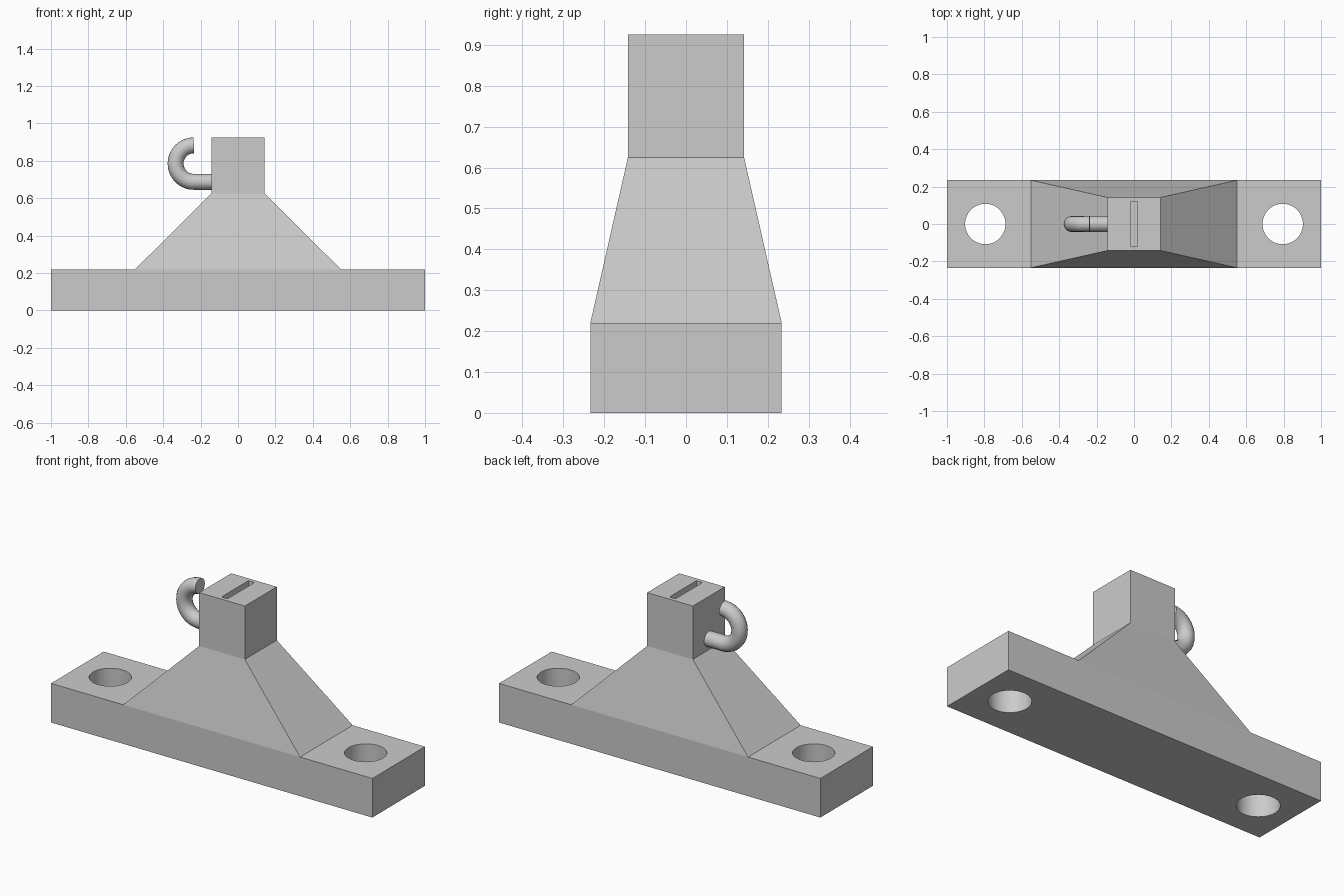
import bpy, bmesh, math

cube = bpy.data.objects.get("Cube")
if cube:
    bpy.data.objects.remove(cube, do_unlink=True)

GREY = (0.6, 0.6, 0.6, 1)
metal = bpy.data.materials.new("grey metal")
metal.diffuse_color = GREY
metal.use_nodes = True
metal.node_tree.nodes["Principled BSDF"].inputs["Base Color"].default_value = GREY


def loft(name, rings):
    """Closed solid through stacked rectangles (half_x, half_y, z)."""
    bm = bmesh.new()
    loops = [[bm.verts.new((sx * hx, sy * hy, z))
              for sx, sy in ((-1, -1), (1, -1), (1, 1), (-1, 1))]
             for hx, hy, z in rings]
    bm.faces.new(loops[0][::-1])
    bm.faces.new(loops[-1])
    for low, high in zip(loops, loops[1:]):
        for i in range(4):
            j = (i + 1) % 4
            bm.faces.new((low[i], low[j], high[j], high[i]))
    mesh = bpy.data.meshes.new(name)
    bm.to_mesh(mesh)
    bm.free()
    mesh.materials.append(metal)
    obj = bpy.data.objects.new(name, mesh)
    bpy.context.collection.objects.link(obj)
    return obj


def select(obj):
    bpy.ops.object.select_all(action='DESELECT')
    obj.select_set(True)
    bpy.context.view_layer.objects.active = obj


def cut(obj, cutter):
    """Subtract the cutter from the part, then discard it."""
    cutter.hide_render = True
    mod = obj.modifiers.new("cut", 'BOOLEAN')
    mod.operation = 'DIFFERENCE'
    mod.solver = 'EXACT'
    mod.object = cutter
    select(obj)
    bpy.ops.object.modifier_apply(modifier=mod.name)
    bpy.data.objects.remove(cutter, do_unlink=True)


# Base plate with two bolt holes
base = loft("base_plate", [(1, 0.234, 0), (1, 0.234, 0.22)])
for side in (-1, 1):
    bpy.ops.mesh.primitive_cylinder_add(vertices=64, radius=0.108, depth=1,
                                        location=(side * 0.795, 0, 0.1))
    drill = bpy.context.object
    drill.data.materials.append(metal)
    cut(base, drill)
select(base)
bpy.ops.object.shade_smooth_by_angle(angle=math.radians(30))

# Tapered pedestal and square head with a slot in its top
pedestal = loft("pedestal", [(0.55, 0.234, 0.22), (0.142, 0.142, 0.625),
                             (0.142, 0.142, 0.925)])
cut(pedestal, loft("slot_cutter", [(0.019, 0.12, 0.875), (0.019, 0.12, 1)]))

# Round-bar hook on the right side of the head
BEND, BAR = 0.0975, 0.0425
cx, cz = -0.236, 0.785
path = [(-0.13, cz - BEND)]
STEPS = 32
for i in range(STEPS + 1):
    a = math.pi * i / STEPS
    path.append((cx - BEND * math.sin(a), cz - BEND * math.cos(a)))
curve = bpy.data.curves.new("hook", 'CURVE')
curve.dimensions = '3D'
curve.bevel_depth = BAR
curve.bevel_resolution = 6
curve.use_fill_caps = True
spline = curve.splines.new('POLY')
spline.points.add(len(path) - 1)
for point, (x, z) in zip(spline.points, path):
    point.co = (x, 0, z, 1)
curve.materials.append(metal)
hook = bpy.data.objects.new("hook", curve)
bpy.context.collection.objects.link(hook)
select(hook)
bpy.ops.object.convert(target='MESH')
bpy.ops.object.shade_smooth_by_angle(angle=math.radians(40))
